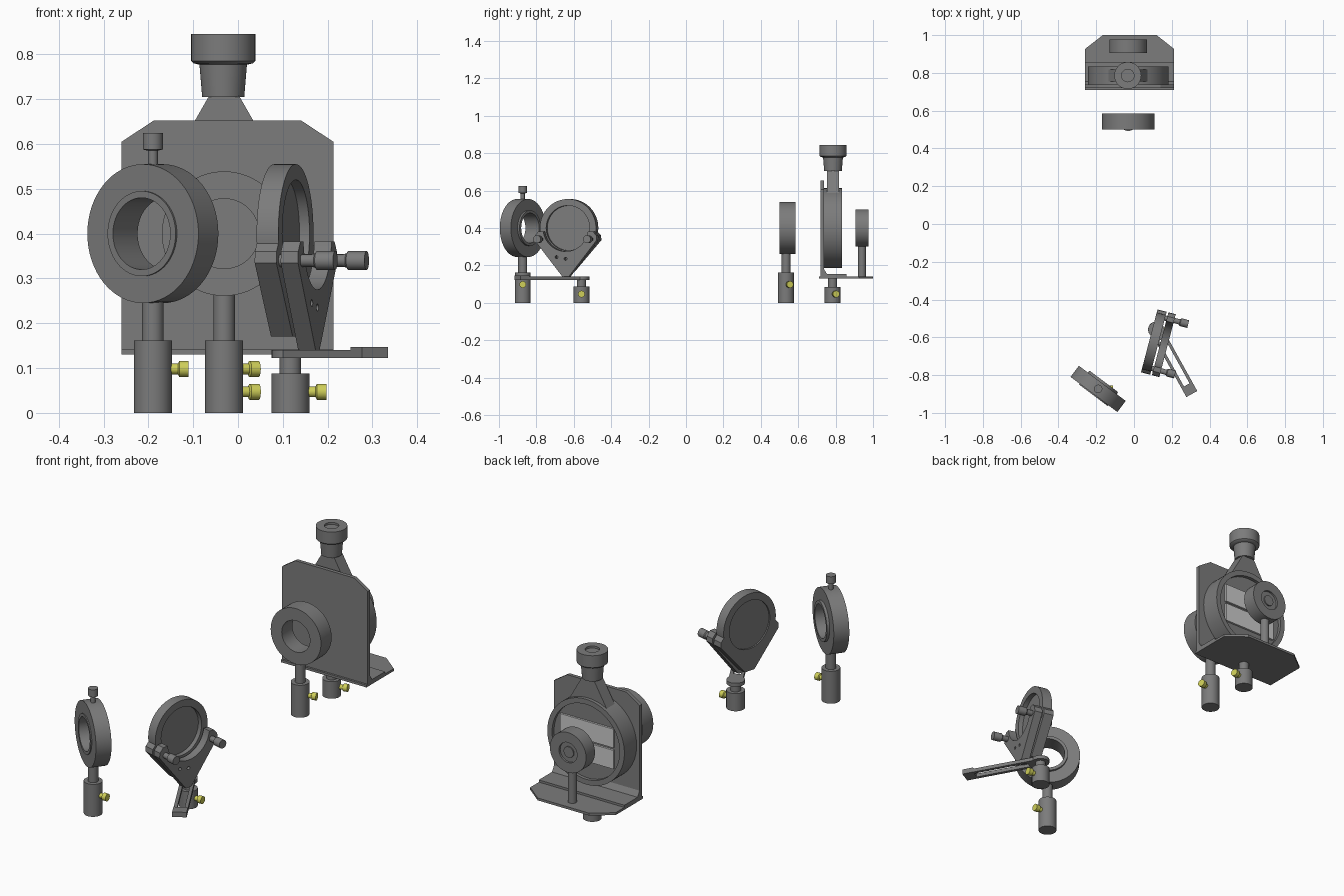
import bpy, bmesh, math
from mathutils import Vector, Matrix

if "Cube" in bpy.data.objects:
    bpy.data.objects.remove(bpy.data.objects["Cube"])

CX, CZ = -0.031, 0.40          # optical axis x and height


def mat(name, col):
    m = bpy.data.materials.new(name)
    m.diffuse_color = (*col, 1)
    m.use_nodes = True
    m.node_tree.nodes["Principled BSDF"].inputs["Base Color"].default_value = m.diffuse_color
    return m


YELLOW = mat("yellow", (0.62, 0.62, 0.1))
DARK = mat("dark_grey", (0.2, 0.2, 0.2))
LIGHT = mat("light_grey", (0.75, 0.75, 0.75))


def shade(me):
    me.shade_smooth()
    me.set_sharp_from_angle(angle=math.radians(30))


def finish(name, bm, m):
    bmesh.ops.recalc_face_normals(bm, faces=bm.faces)
    me = bpy.data.meshes.new(name)
    bm.to_mesh(me)
    bm.free()
    shade(me)
    o = bpy.data.objects.new(name, me)
    bpy.context.collection.objects.link(o)
    me.materials.append(m)
    return o


def lathe(name, prof, loc, axis=(0, 0, 1), closed=False, n=48, m=DARK):
    """Spin an (r, h) profile round an axis through loc."""
    bm = bmesh.new()
    vs = [bm.verts.new((r, 0, h)) for r, h in prof]
    pairs = list(zip(vs, vs[1:])) + ([(vs[-1], vs[0])] if closed else [])
    es = [bm.edges.new(p) for p in pairs]
    bmesh.ops.spin(bm, geom=vs + es, cent=(0, 0, 0), axis=(0, 0, 1),
                   angle=2 * math.pi, steps=n)
    bmesh.ops.remove_doubles(bm, verts=bm.verts, dist=1e-5)
    q = Vector(axis).to_track_quat('Z', 'Y').to_matrix().to_4x4()
    bm.transform(Matrix.Translation(loc) @ q)
    return finish(name, bm, m)


def rod(name, r, length, loc, axis=(0, 0, 1), n=32, m=DARK):
    return lathe(name, [(0, 0), (r, 0), (r, length), (0, length)], loc, axis, n=n, m=m)


def prism(name, pts, lo, hi, plane='z', xf=None, m=DARK):
    """Extrude a 2D outline between lo and hi along the named axis."""
    put = {'x': lambda a, b, c: (c, a, b), 'y': lambda a, b, c: (a, c, b),
           'z': lambda a, b, c: (a, b, c)}[plane]
    bm = bmesh.new()
    f = bm.faces.new([bm.verts.new(put(a, b, lo)) for a, b in pts])
    g = bmesh.ops.extrude_face_region(bm, geom=[f])
    d = Vector(put(0, 0, hi - lo))
    bmesh.ops.translate(bm, vec=d, verts=[v for v in g['geom'] if isinstance(v, bmesh.types.BMVert)])
    if xf:
        bm.transform(xf)
    return finish(name, bm, m)


def rect(x0, x1, y0, y1):
    return [(x0, y0), (x1, y0), (x1, y1), (x0, y1)]


def post_holder(tag, x, y, h, top, ang=0):
    """Post holder with its post and yellow thumbscrew."""
    rod(tag + "_post_holder", 0.0425, h, (x, y, 0))
    rod(tag + "_post", 0.024, top - h + 0.01, (x, y, h - 0.01))
    d = Vector((math.cos(ang), math.sin(ang), 0))
    z = 0.098 if h > 0.1 else 0.047
    lathe(tag + "_thumbscrew", [(0, 0), (0.012, 0), (0.012, 0.017),
          (0.018, 0.02), (0.018, 0.041), (0, 0.041)],
          Vector((x, y, z)) + d * 0.039, d, n=24, m=YELLOW)


# --- Front left: rotating lens ring
AX, AY = -0.19, -0.873
post_holder("lens_ring", AX, AY, 0.162, 0.25)
lathe("lens_ring", [(0.08, -0.05), (0.095, -0.05), (0.095, -0.037), (0.155, -0.037),
      (0.155, 0.037), (0.095, 0.037), (0.095, 0.042), (0.08, 0.042)],
      (AX, AY, CZ), (-0.6, -0.8, 0), closed=True, n=64)
lathe("lens_ring_screw", [(0, 0), (0.011, 0), (0.011, 0.035), (0.0225, 0.038),
      (0.0225, 0.075), (0, 0.075)], (AX, AY, 0.55), n=24)

# --- Middle lens ring
post_holder("middle_ring", CX, 0.535, 0.162, 0.27, 0.28)
lathe("middle_ring", [(0.078, -0.042), (0.139, -0.042), (0.139, 0.042), (0.078, 0.042)],
      (CX, 0.543, CZ), (0, -1, 0), closed=True, n=64)

# --- Front right: tilting mirror mount, built along local x then turned
MT = Matrix.Translation((0.105, -0.625, CZ)) @ Matrix.Rotation(math.radians(-14.7), 4, 'Z')
N = MT.to_3x3() @ Vector((1, 0, 0))
post_holder("mirror", 0.117, -0.559, 0.088, 0.125)
lathe("mirror_ring", [(0.12, -0.025), (0.155, -0.025), (0.155, 0.025), (0.12, 0.025)],
      MT.translation, N, closed=True, n=64)
rod("mirror_disc", 0.122, 0.02, MT @ Vector((-0.018, 0, 0)), N, n=64)


def vee(r, low, w):
    """Triangular plate outline with a round bite out of its top."""
    arc = [(r * math.cos(a), r * math.sin(a)) for a in
           [math.radians(188 + 164 * i / 24) for i in range(25)]]
    return ([(-w, low), (-0.172, -0.065), (-0.17, -0.04), (-0.15, -0.018)] + arc +
            [(0.15, -0.018), (0.17, -0.04), (0.172, -0.065), (w, low)])


prism("mirror_front_plate", vee(0.14, -0.23, 0.028), -0.025, 0.025, 'x', MT)
back = prism("mirror_back_plate", vee(0.125, -0.262, 0.016), 0.035, 0.075, 'x', MT)
# small holes along both arms of the back plate
for u, w in [(0.122, -0.085), (0.085, -0.125), (0.05, -0.155), (0.0, -0.165)]:
    for s in ((-1, 1) if u else (1,)):
        c = rod("hole_cutter", 0.008, 0.06, MT @ Vector((0.03, s * u, w)), N, n=16)
        c.hide_render = True
        b = back.modifiers.new("hole", 'BOOLEAN')
        b.operation, b.object, b.solver = 'DIFFERENCE', c, 'EXACT'
        bpy.context.view_layer.objects.active = back
        bpy.ops.object.modifier_apply(modifier=b.name)
        bpy.data.objects.remove(c)
shade(back.data)
for s in (-1, 1):
    lathe("mirror_adjuster", [(0, 0), (0.014, 0), (0.014, 0.088), (0.016, 0.096),
          (0.021, 0.1), (0.021, 0.142), (0, 0.142)],
          MT @ Vector((0.01, s * 0.138, -0.06)), N, n=24)
rod("mirror_pivot", 0.01, 0.04, MT @ Vector((0.01, 0, -0.2)), N, n=16)

# slotted foot
FT = Matrix.Translation((0.117, -0.559, 0)) @ Matrix.Rotation(math.atan2(-0.875, 0.485), 4, 'Z')
rod("foot_head", 0.042, 0.018, (0.117, -0.559, 0.122))
for s in (-1, 1):
    prism("foot_rail", rect(0, 0.36, s * 0.017, s * 0.033), 0.122, 0.14, xf=FT)
prism("foot_neck", rect(0, 0.06, -0.033, 0.033), 0.122, 0.14, xf=FT)
prism("foot_end", rect(0.335, 0.39, -0.033, 0.033), 0.122, 0.147, xf=FT)

# --- Rear assembly: bracket
post_holder("bracket", CX, 0.784, 0.085, 0.135, 0.25)
X0, X1 = -0.26, 0.213
prism("bracket_base", [(X0, 0.71), (X1, 0.71), (X1, 0.926), (0.12, 1.0), (-0.165, 1.0),
      (X0, 0.926)], 0.13, 0.142)
prism("bracket_back", [(X0, 0.135), (X1, 0.135), (X1, 0.605), (0.14, 0.653), (-0.187, 0.653),
      (X0, 0.605)], 0.72, 0.738, 'y')
prism("bracket_fillet", [(0.735, 0.14), (0.762, 0.14), (0.735, 0.185)], X0, X1, 'x')
prism("bracket_strip", rect(X0, X1, 0.735, 0.858), 0.14, 0.153)

# --- Rotation stage with split light panel
lathe("stage_ring", [(0, 0), (0.213, 0), (0.213, 0.1), (0.187, 0.1), (0.187, 0.084), (0, 0.084)],
      (CX, 0.735, CZ), (0, 1, 0), n=64)
for z0, z1 in ((-0.1, -0.006), (0.006, 0.1)):
    prism("stage_panel", rect(CX - 0.148, CX + 0.148, CZ + z0, CZ + z1), 0.815, 0.829, 'y', m=LIGHT)
prism("stage_neck", [(CX - 0.115, 0.565), (CX + 0.115, 0.565), (CX + 0.032, 0.71),
      (CX - 0.032, 0.71)], 0.754, 0.818, 'y')
lathe("stage_knob", [(0, 0.705), (0.047, 0.705), (0.053, 0.777), (0.066, 0.78), (0.0715, 0.785),
      (0.0715, 0.845), (0.033, 0.845), (0.033, 0.835), (0, 0.835)], (CX - 0.002, 0.786, 0), n=48)

# --- Rear round head on its post
rod("head_post", 0.021, 0.18, (CX, 0.941, 0.135))
lathe("head", [(0, 0), (0.1, 0), (0.1, 0.07), (0.05, 0.07), (0.05, 0.06), (0.027, 0.06),
      (0.027, 0.066), (0, 0.066)], (CX, 0.906, CZ), (0, 1, 0))
